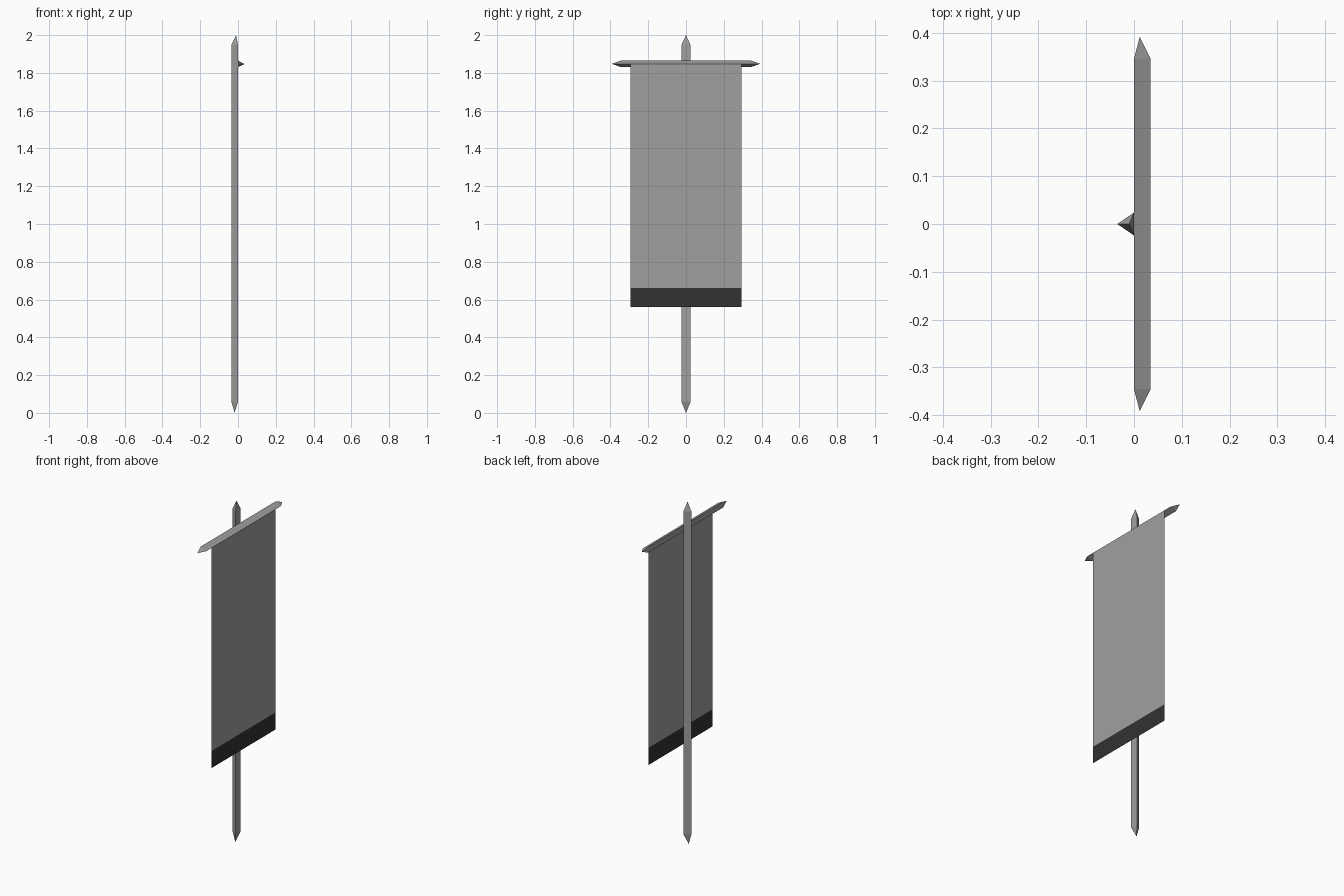
import bpy, bmesh
from mathutils import Vector

if "Cube" in bpy.data.objects:
    bpy.data.objects.remove(bpy.data.objects["Cube"])


def material(name, v):
    m = bpy.data.materials.new(name)
    m.diffuse_color = (v, v, v, 1)
    m.use_nodes = True
    m.node_tree.nodes["Principled BSDF"].inputs["Base Color"].default_value = m.diffuse_color
    return m


grey = material("grey", 0.35)
dark = material("dark_grey", 0.032)


def finish(name, bm, mats):
    me = bpy.data.meshes.new(name)
    bm.to_mesh(me)
    bm.free()
    for m in mats:
        me.materials.append(m)
    ob = bpy.data.objects.new(name, me)
    bpy.context.collection.objects.link(ob)
    return ob


def pointed_rod(name, ring_a, ring_b, tip_a, tip_b):
    """Three-sided rod closed by a pyramid point at both ends."""
    bm = bmesh.new()
    a = [bm.verts.new(p) for p in ring_a]
    b = [bm.verts.new(p) for p in ring_b]
    ta, tb = bm.verts.new(tip_a), bm.verts.new(tip_b)
    for i in range(3):
        j = (i + 1) % 3
        bm.faces.new((a[i], a[j], b[j], b[i]))
        bm.faces.new((a[j], a[i], ta))
        bm.faces.new((b[i], b[j], tb))
    bmesh.ops.recalc_face_normals(bm, faces=bm.faces)
    return finish(name, bm, [grey])


# Upright pole: flat side towards the cloth, ridge at the back
section = [(-0.035, 0), (0, -0.024), (0, 0.024)]
pointed_rod("pole",
            [(x, y, 0.06) for x, y in section],
            [(x, y, 1.948) for x, y in section],
            (-0.018, 0, 0), (-0.01, 0, 2))

# Crossbar: flat side against the pole, ridge towards the cloth
section = [(0.035, 1.847), (0, 1.865), (0, 1.831)]
pointed_rod("crossbar",
            [(x, -0.346, z) for x, z in section],
            [(x, 0.346, z) for x, z in section],
            (0.012, -0.392, 1.848), (0.012, 0.392, 1.848))

# Cloth sheet hanging from the crossbar ridge, with a dark hem
bm = bmesh.new()
rows = [[bm.verts.new(Vector((0.035, y, z))) for y in (-0.295, 0.295)]
        for z in (0.56, 0.66, 1.847)]
for lo, hi in zip(rows, rows[1:]):
    f = bm.faces.new((lo[0], lo[1], hi[1], hi[0]))
    f.material_index = 1 if f.calc_center_median().z < 0.66 else 0
finish("banner_cloth", bm, [grey, dark])
